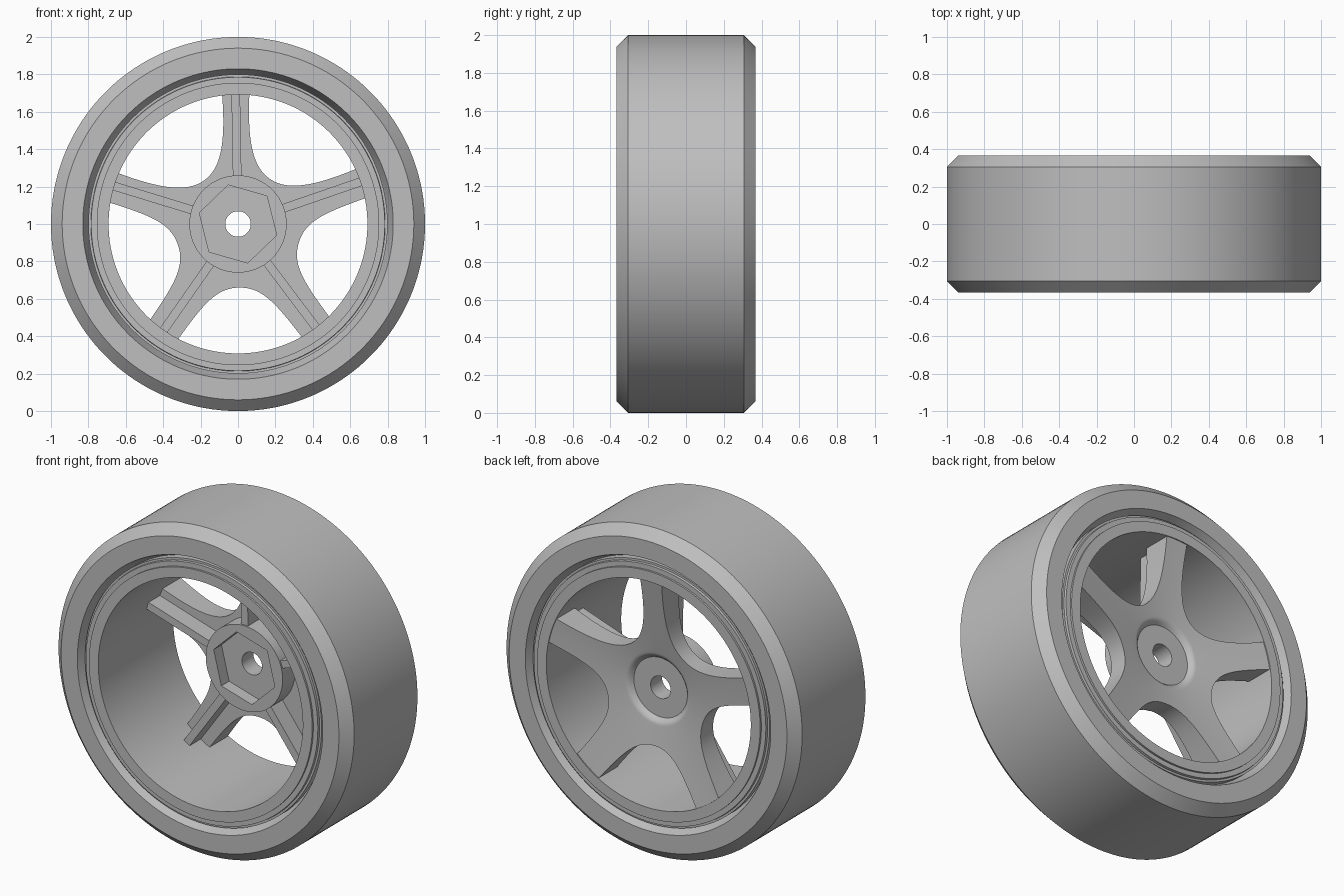
import bpy
import bmesh
from math import cos, sin, radians, pi
from mathutils import Vector, Matrix
from mathutils.geometry import interpolate_bezier

cube = bpy.data.objects.get("Cube")
if cube:
    bpy.data.objects.remove(cube, do_unlink=True)

grey = bpy.data.materials.new("mid_grey")
grey.use_nodes = True
GREY = (0.52, 0.52, 0.52, 1)
grey.diffuse_color = GREY
grey.node_tree.nodes["Principled BSDF"].inputs["Base Color"].default_value = GREY

TURN = radians(1)      # small twist of the spokes
BORE = 0.068           # axle hole radius
BARREL = 0.692         # inside radius of the rim
LIP = 0.362            # depth of the rim lip from the middle


def polar(r, a, y):
    """Point on the wheel, whose axle runs along y at z = 1."""
    return Vector((r * cos(a), y, 1 + r * sin(a)))


def finish(name, bm, angle=30):
    bmesh.ops.recalc_face_normals(bm, faces=bm.faces[:])
    mesh = bpy.data.meshes.new(name)
    bm.to_mesh(mesh)
    bm.free()
    mesh.materials.append(grey)
    mesh.shade_smooth()
    mesh.set_sharp_from_angle(angle=radians(angle))
    obj = bpy.data.objects.new(name, mesh)
    bpy.context.collection.objects.link(obj)
    return obj


def loft(name, rings, angle=30):
    """Join rings of points into a closed, ring-shaped solid."""
    bm = bmesh.new()
    loops = [[bm.verts.new(p) for p in ring] for ring in rings]
    n = len(loops[0])
    for i, a in enumerate(loops):
        b = loops[(i + 1) % len(loops)]
        for j in range(n):
            k = (j + 1) % n
            bm.faces.new((a[j], a[k], b[k], b[j]))
    return finish(name, bm, angle)


def lathe(name, profile, steps=180):
    angles = [2 * pi * i / steps for i in range(steps)]
    return loft(name, [[polar(r, a, y) for a in angles] for r, y in profile])


def mirrored(half):
    """Profile half on the +y side, completed on the -y side."""
    return half + [(r, -y) for r, y in reversed(half)]


# Tyre: chamfered tread, flat sidewalls, tapered bead
lathe("tyre", mirrored([(0.77, 0.27), (0.80, 0.29), (0.83, 0.367),
                        (0.94, 0.367), (1.0, 0.306)]))

# Rim barrel with a stepped lip on both sides
lathe("rim", mirrored([(BARREL, LIP), (0.755, LIP), (0.755, 0.35),
                       (0.785, 0.35), (0.787, 0.335), (0.80, 0.335),
                       (0.80, 0.26), (0.75, 0.22)]))


# Star plate outline: five windows, the two upper ones cut deeper
def window(bisector, deep):
    if deep:
        pts = [(0.295, 0), (0.295, 0.10), (0.37, 0.20), (0.606, 0.35)]
    else:
        pts = [(0.34, 0), (0.34, 0.12), (0.42, 0.19), (0.615, 0.334)]
    half = interpolate_bezier(*[Vector(p) for p in pts], 18)
    side = [(Vector((p[0], p[1])).length, Vector((1, 0)).angle(Vector((p[0], p[1]))))
            for p in half]
    edge = [(r, -a) for r, a in reversed(side[1:])] + side
    return [(r, bisector + a) for r, a in edge]


outline = []
for k in range(5):
    outline += window(radians(54 + 72 * k) + TURN, k < 2)
    # arc of the spoke tip, inside the rim wall
    tip = radians(90 + 72 * k) + TURN
    outline += [(0.70, tip + radians(d)) for d in (-3, 0, 3)]


def dish(r):
    """Outer face: flat hub seat, rounded step, then a shallow dish."""
    if r < 0.182:
        return 0.245
    if r < 0.22:
        t = (r - 0.182) / 0.038
        return 0.245 + 0.03 * t * (2 - t)
    return 0.275 + (LIP - 0.28) * (r - 0.22) / 0.48


rings = []
for r in (BORE, 0.181, 0.19, 0.20, 0.21, 0.22):
    rings.append([polar(r, a, dish(r)) for _, a in outline])
for f in (0.25, 0.5, 0.75, 1):
    ring = []
    for edge, a in outline:
        r = 0.22 + (edge - 0.22) * f
        ring.append(polar(r, a, dish(r)))
    rings.append(ring)
rings.append([polar(r, a, 0.18) for r, a in outline])
rings.append([polar(BORE, a, 0.18) for _, a in outline])
loft("star_plate", rings, 35)

# Hub with a hexagonal pocket on the inner side
hub_angles = [radians(44 + 3 * i) for i in range(120)]


def hexagon(a):
    local = (a - radians(44)) % radians(60) - radians(30)
    return 0.215 * cos(radians(30)) / cos(local)


hub = []
for r, y in ((BORE, 0.24), (BORE, 0.135), (None, 0.135), (None, 0.06),
             (0.26, 0.06), (0.26, 0.20), (0.20, 0.24)):
    hub.append([polar(r if r else hexagon(a), a, y) for a in hub_angles])
loft("hub", hub)

# Stiffening ribs along the inner side of the spokes
for k in range(5):
    bm = bmesh.new()
    bmesh.ops.create_cube(bm, size=1)
    bmesh.ops.scale(bm, vec=(0.455, 0.13, 0.046), verts=bm.verts[:])
    bmesh.ops.translate(bm, vec=(0.4725, 0.135, 0), verts=bm.verts[:])
    spin = Matrix.Rotation(-(radians(90 + 72 * k) + TURN), 4, "Y")
    bmesh.ops.transform(bm, matrix=Matrix.Translation((0, 0, 1)) @ spin, verts=bm.verts[:])
    finish(f"spoke_rib_{k + 1}", bm)
